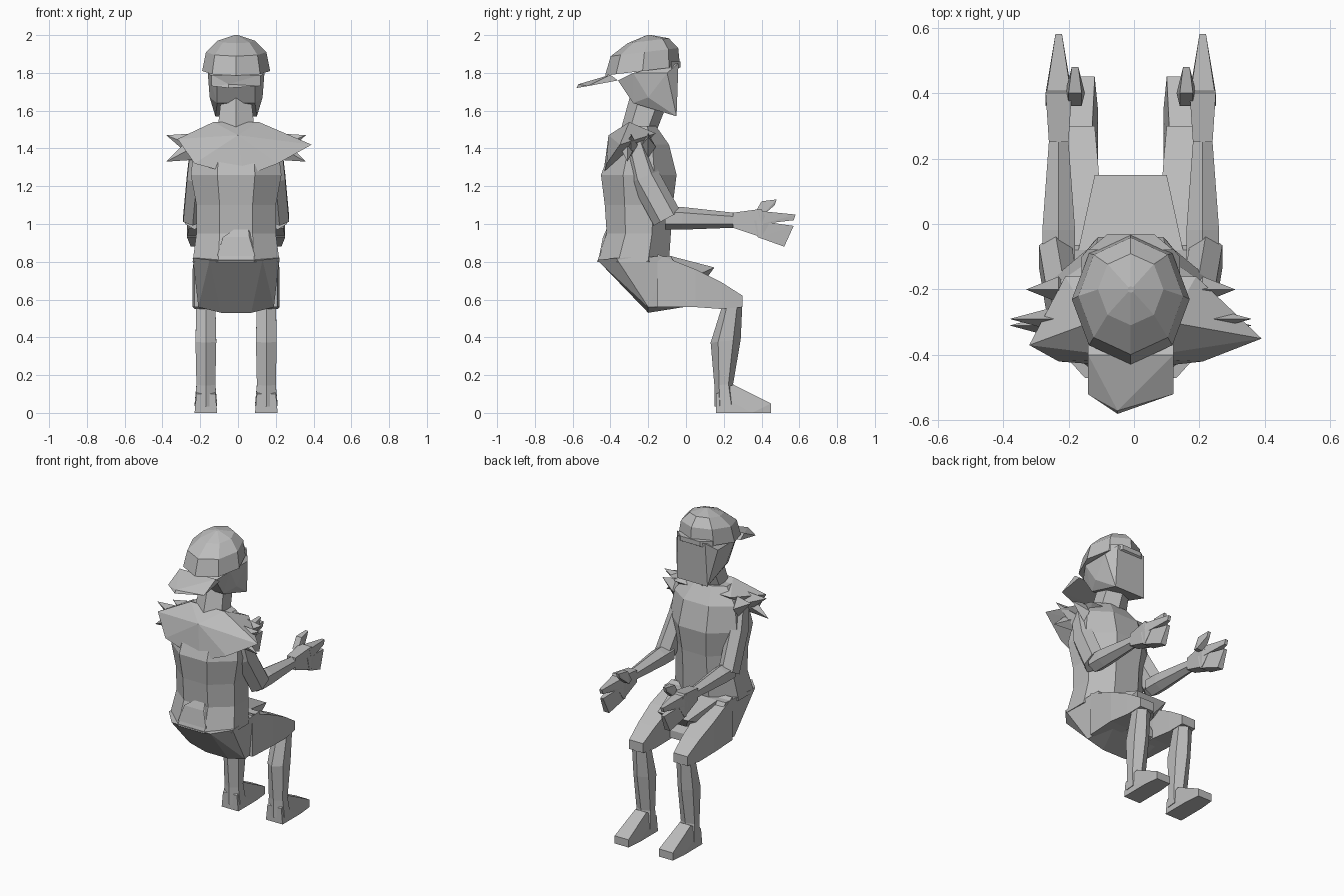
import bpy, bmesh, math
from mathutils import Vector

cube = bpy.data.objects.get("Cube")
if cube:
    bpy.data.objects.remove(cube, do_unlink=True)

grey = bpy.data.materials.new("plain grey")
grey.use_nodes = True
grey.diffuse_color = (0.5, 0.5, 0.5, 1)
grey.node_tree.nodes["Principled BSDF"].inputs["Base Color"].default_value = grey.diffuse_color

MIDDLE = -.01  # body centre line


def finish(name, bm):
    bmesh.ops.recalc_face_normals(bm, faces=bm.faces)
    mesh = bpy.data.meshes.new(name)
    bm.to_mesh(mesh)
    bm.free()
    mesh.materials.append(grey)
    bpy.context.collection.objects.link(bpy.data.objects.new(name, mesh))


def loft(name, x, rings, sides, lean=None, turn=.5, drift=0):
    """Skin rings of (y, z, half width, half depth), each square to the path unless leaned."""
    bm = bmesh.new()
    angles = [(k + turn) * math.tau / sides for k in range(sides)]
    widest = max(math.cos(a) for a in angles)
    deepest = max(math.sin(a) for a in angles)
    loops = []
    for i, (y, z, width, depth) in enumerate(rings):
        before, after = rings[max(i - 1, 0)], rings[min(i + 1, len(rings) - 1)]
        tilt = lean
        if lean is None:
            tilt = math.atan2(before[0] - after[0], after[1] - before[1])
        loop = []
        for a in angles:
            across = width * math.cos(a) / widest + drift * i
            along = depth * math.sin(a) / deepest
            loop.append(bm.verts.new((x + across, y + along * math.cos(tilt), z + along * math.sin(tilt))))
        loops.append(loop)
    for lower, upper in zip(loops, loops[1:]):
        for k in range(sides):
            bm.faces.new((lower[k - 1], lower[k], upper[k], upper[k - 1]))
    bm.faces.new(loops[0])
    bm.faces.new(loops[-1])
    finish(name, bm)


def hull(name, points):
    """Faceted solid wrapped around a few corner points."""
    bm = bmesh.new()
    for point in points:
        bm.verts.new(point)
    bmesh.ops.convex_hull(bm, input=bm.verts)
    loose = [v for v in bm.verts if not v.link_faces]
    bmesh.ops.delete(bm, geom=loose, context="VERTS")
    finish(name, bm)


def mirrored(*points, centre=MIDDLE):
    return [(centre + side * x, y, z) for x, y, z in points for side in (-1, 1)]


def shard(name, base, tip):
    """Thin upright diamond drawn out to a sharp tip."""
    base = Vector(base)
    corners = [base + sign * Vector(axis) for sign in (-1, 1)
               for axis in ((.03, 0, 0), (0, .04, 0), (0, 0, .07))]
    hull(name, corners + [Vector(tip)])


# Head, neck and backwards cap
hull("head", mirrored((.11, -.05, 1.57), (.1, -.28, 1.64), (.1, -.36, 1.76), (.14, -.2, 1.67),
                      (.1, -.04, 1.85), (.15, -.1, 1.8), (.15, -.28, 1.8)))
loft("neck", MIDDLE, [(-.26, 1.47, .1, .09), (-.2, 1.65, .08, .1)], 6, lean=-.2)
loft("cap_crown", MIDDLE, [(-.23, 1.81, .18, .2), (-.22, 1.91, .16, .18),
                           (-.2, 1.97, .1, .11), (-.2, 2, .01, .01)], 8, lean=.12, turn=0)
hull("cap_brim", mirrored((.13, -.52, 1.73), (.13, -.4, 1.79), (.13, -.36, 1.76))
     + [(-.05, -.58, 1.72), (-.05, -.57, 1.74)])
hull("cap_strap", mirrored((.13, -.08, 1.8), (.13, -.08, 1.86), (.07, -.03, 1.83), (.07, -.03, 1.86)))

# Torso, shoulder yoke and the small fold at the lower back
loft("torso", MIDDLE, [(-.28, .8, .23, .19), (-.25, .95, .21, .17), (-.25, 1.1, .21, .18),
                       (-.25, 1.26, .24, .2), (-.24, 1.42, .22, .15), (-.24, 1.52, .14, .08)], 8, lean=0)
hull("shoulder_yoke", mirrored((.22, -.42, 1.32), (.12, -.3, 1.54), (.2, -.16, 1.48), (.14, -.25, 1.4))
     + [(.39, -.35, 1.42), (-.32, -.37, 1.45), (.03, -.44, 1.25), (0, -.41, 1.47)])
hull("back_fold", mirrored((.1, -.46, .83), (.07, -.44, .93), (.1, -.38, .84)) + [(.05, -.4, 1.02)])

# Pelvis and lap
hull("pelvis", mirrored((.14, -.47, .81), (.23, -.37, .82), (.2, -.2, .56), (.08, -.2, .53),
                        (.22, -.08, .83), (.19, .05, .57), (.08, .05, .62)))
hull("lap", mirrored((.11, .15, .77), (.16, -.08, .83), (.15, -.05, .68), (.06, .1, .7)))

for side, label in ((1, "left"), (-1, "right")):
    leg = MIDDLE + side * .16
    arm = MIDDLE + side * .22

    def plate(name, centre, *profile):
        """Side profile of (half width, y, z) points."""
        hull(f"{label}_{name}", mirrored(*profile, centre=centre))

    # Thigh, shin and foot
    loft(label + "_thigh", leg, [(-.15, .7, .06, .14), (.05, .66, .07, .1),
                                 (.19, .62, .06, .07), (.3, .59, .05, .03)], 4, lean=math.pi / 2)
    loft(label + "_shin", leg, [(.25, .6, .05, .05), (.21, .38, .055, .08),
                                (.2, .15, .05, .05), (.21, .04, .06, .06)], 6, lean=.1)
    plate("foot", leg, (.06, .16, 0), (.05, .16, .1), (.04, .25, .15), (.05, .37, .06),
          (.05, .45, .05), (.05, .45, 0), (.06, .35, 0))

    # Upper arm and forearm
    loft(label + "_upper_arm", arm - side * .03, [(-.27, 1.43, .05, .06), (-.22, 1.25, .05, .08),
                                                  (-.1, 1.03, .05, .08)], 6, drift=side * .02)
    loft(label + "_forearm", arm, [(-.11, 1.03, .05, .06), (-.02, 1.03, .05, .06), (.25, 1.02, .03, .04)], 6)

    # Flat hand with a raised thumb, a pointing finger and the lower fingers held together
    plate("palm", arm, (.03, .25, .98), (.03, .25, 1.06), (.04, .4, 1.08), (.03, .44, 1), (.04, .4, .93))
    plate("pointing_finger", arm, (.04, .38, 1.07), (.04, .4, 1), (.01, .57, 1.02), (.01, .58, 1.05))
    plate("lower_fingers", arm, (.04, .36, 1.02), (.04, .38, .93), (.02, .52, .88), (.01, .57, .99))
    plate("thumb", arm - side * .05, (.02, .36, 1.05), (.03, .4, 1.04), (.02, .4, 1.12),
          (.01, .48, 1.13), (.01, .47, 1.1))

    # Torn sleeve points around the shoulder
    for number, (reach, y, z) in enumerate([(.37, -.29, 1.47), (.37, -.31, 1.33), (.32, -.2, 1.46)]):
        shard(f"{label}_sleeve_point_{number}", (arm, y, 1.41), (MIDDLE + side * reach, y, z))
